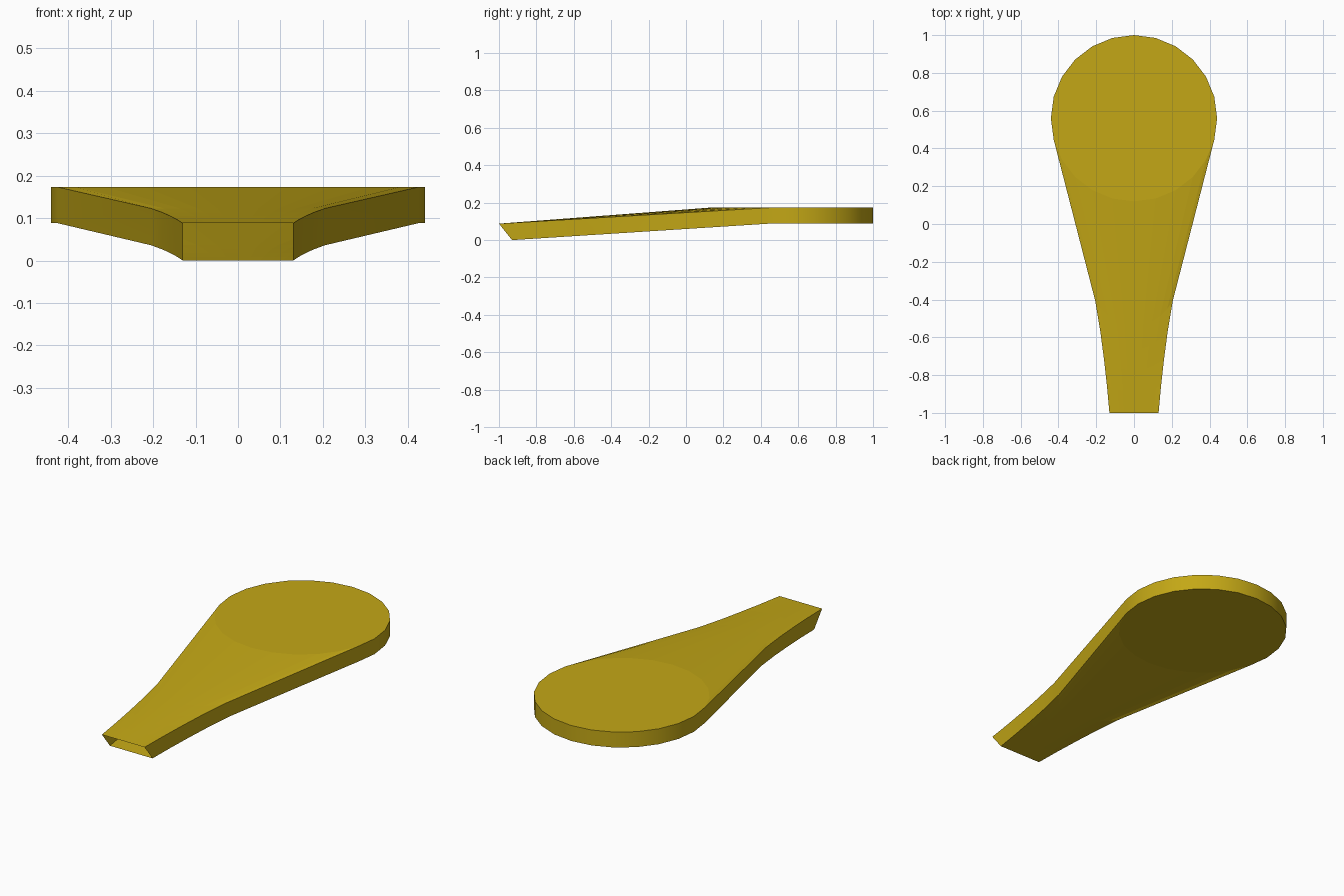
import bpy, bmesh
from math import sin, cos, radians

if "Cube" in bpy.data.objects:
    bpy.data.objects.remove(bpy.data.objects["Cube"])

R, CY, N = 0.44, 0.56, 24          # round head: radius, centre y, sides
T = 0.086                          # vertical thickness
TOP = 0.173
# handle loft rows: (fraction along the length, fraction of the widening)
ROWS = [(0, 0), (.1, .045), (.2, .1), (.3, .165), (.41, .255), (1, 1)]

bm = bmesh.new()


def rim_point(i):
    a = radians(360 / N * i)
    return R * cos(a), CY + R * sin(a)


def layer(z_head, z_end, y_end):
    """One skin: flat round head plus the sloping handle lofted to its front arc."""
    ring = [bm.verts.new((*rim_point(i), z_head)) for i in range(N)]
    bm.faces.new(ring)
    arc = [ring[i] for i in range(13, 24)]      # front arc, left to right
    grid = []
    for t, f in ROWS[:-1]:
        row = []
        for k, v in enumerate(arc):
            x0 = -0.13 + 0.26 * k / 10
            row.append(bm.verts.new((x0 + (v.co.x - x0) * f,
                                     y_end + (v.co.y - y_end) * t,
                                     z_end + (z_head - z_end) * t)))
        grid.append(row)
    grid.append(arc)
    for a, b in zip(grid, grid[1:]):
        for k in range(10):
            bm.faces.new((a[k], a[k + 1], b[k + 1], b[k]))
    # outline from the right end corner, round the head, to the left end corner
    right = [r[-1] for r in grid]
    left = [r[0] for r in reversed(grid)]
    return right + ring[0:13] + left


# top and bottom skins; the narrow end is cut at a slant and left open
upper = layer(TOP, TOP - 0.085, -1.0)
lower = layer(TOP - T + 0.001, 0.0, -0.93)

# side wall
walls = []
for i in range(len(upper) - 1):
    walls.append(bm.faces.new((lower[i], lower[i + 1], upper[i + 1], upper[i])))
for f in walls:
    f.smooth = True
bmesh.ops.recalc_face_normals(bm, faces=bm.faces[:])
for e in bm.edges:
    if len(e.link_faces) == 2 and e.calc_face_angle(0) > radians(30):
        e.smooth = False

mesh = bpy.data.meshes.new("paddle_shell")
bm.to_mesh(mesh)
bm.free()
obj = bpy.data.objects.new("paddle_shell", mesh)
bpy.context.collection.objects.link(obj)

mat = bpy.data.materials.new("mustard")
mat.diffuse_color = (0.55, 0.39, 0.008, 1)
mat.use_nodes = True
mat.node_tree.nodes["Principled BSDF"].inputs["Base Color"].default_value = mat.diffuse_color
mesh.materials.append(mat)
